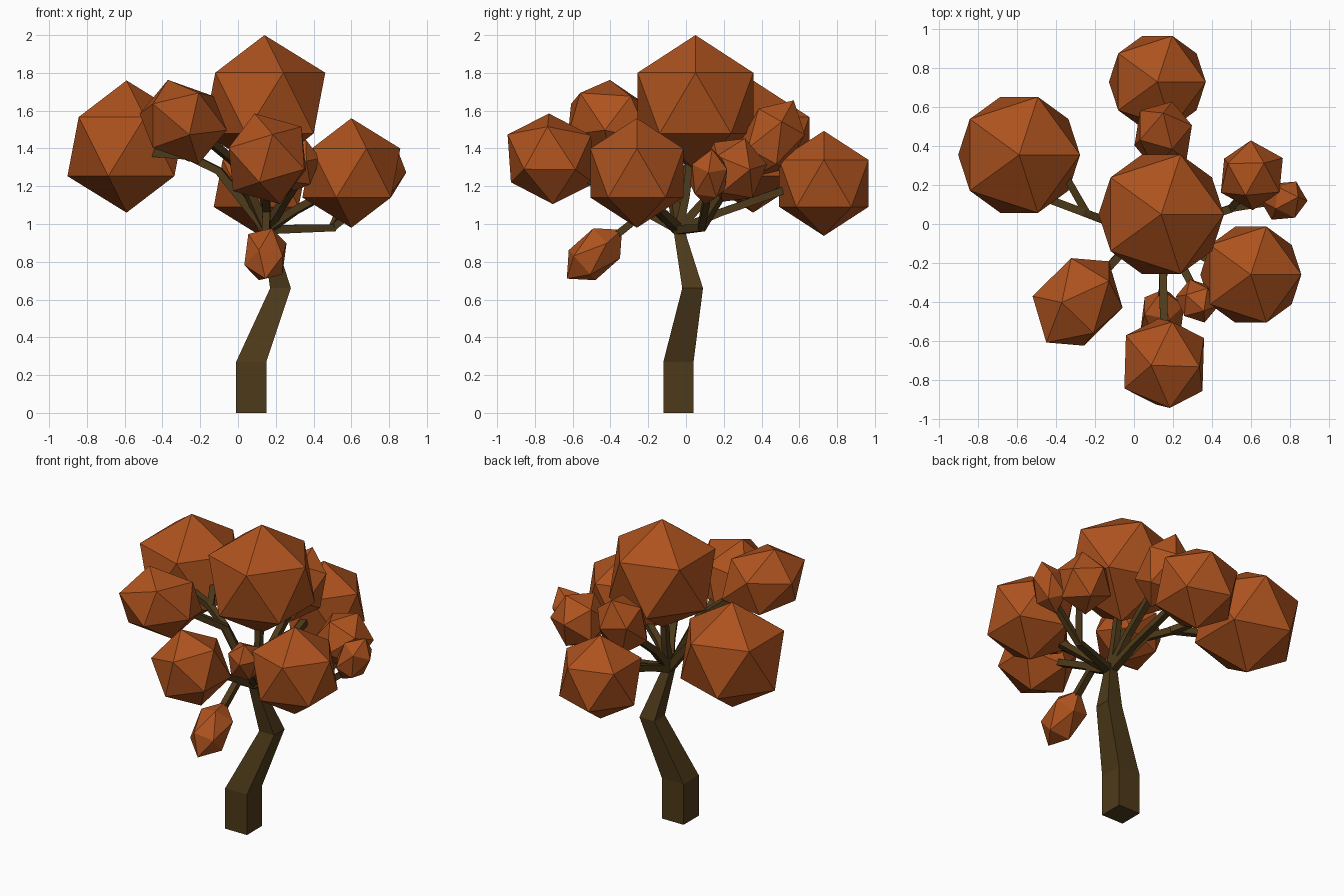
import bpy, bmesh, math
from mathutils import Vector, Matrix

if "Cube" in bpy.data.objects:
    bpy.data.objects.remove(bpy.data.objects["Cube"])


def material(name, rgb):
    m = bpy.data.materials.new(name)
    m.diffuse_color = (*rgb, 1)
    m.use_nodes = True
    m.node_tree.nodes["Principled BSDF"].inputs["Base Color"].default_value = m.diffuse_color
    return m


BARK = material("bark", (0.075, 0.042, 0.010))
LEAF = material("autumn_leaf", (0.42, 0.085, 0.013))


def finish(bm, name, mat):
    bmesh.ops.recalc_face_normals(bm, faces=bm.faces)
    me = bpy.data.meshes.new(name)
    bm.to_mesh(me)
    bm.free()
    me.materials.append(mat)
    ob = bpy.data.objects.new(name, me)
    bpy.context.collection.objects.link(ob)
    return ob


# four-sided limb through points (x, y, z, half width)
def limb(name, pts, flat=False):
    bm = bmesh.new()
    pos = [Vector(p[:3]) for p in pts]
    rings = []
    for i, p in enumerate(pos):
        d = (pos[min(i + 1, len(pos) - 1)] - pos[max(i - 1, 0)]).normalized()
        if flat:
            u, v = Vector((1, 0, 0)), Vector((0, 1, 0))
        else:
            ref = Vector((0, 0, 1)) if abs(d.z) < 0.95 else Vector((0, 1, 0))
            u = d.cross(ref).normalized()
            v = d.cross(u)
        r = pts[i][3]
        rings.append([bm.verts.new(p + u * a * r + v * b * r)
                      for a, b in ((-1, -1), (1, -1), (1, 1), (-1, 1))])
    for a, b in zip(rings, rings[1:]):
        for k in range(4):
            bm.faces.new((a[k], a[(k + 1) % 4], b[(k + 1) % 4], b[k]))
    bm.faces.new(rings[0][::-1])
    bm.faces.new(rings[-1])
    return finish(bm, name, BARK)


# icosahedral leaf clump: radius across, radius along the axis
def clump(name, centre, r, long=None, axis=(0, 0, 1)):
    bm = bmesh.new()
    bmesh.ops.create_icosphere(bm, subdivisions=1, radius=1)
    turn = Vector(axis).to_track_quat('Z', 'Y').to_matrix().to_4x4()
    m = (Matrix.Translation(centre) @ turn @ Matrix.Rotation(math.pi, 4, 'Z')
         @ Matrix.Diagonal((r, r, long or r, 1)))
    bmesh.ops.transform(bm, matrix=m, verts=bm.verts)
    return finish(bm, name, LEAF)


# trunk
limb("trunk", [(0.07, -0.04, 0, 0.08), (0.07, -0.04, 0.27, 0.08),
               (0.225, 0.035, 0.66, 0.055), (0.15, -0.04, 0.98, 0.028)], flat=True)

# branches, all starting at the trunk top
HUB = (0.15, -0.04, 0.97, 0.024)
BRANCHES = {
    "top": [(0.15, 0.0, 1.15), (0.14, 0.03, 1.4)],
    "left": [(-0.1, 0.0, 1.28), (-0.26, 0.06, 1.36), (-0.5, 0.15, 1.38)],
    "left_front": [(-0.02, -0.1, 1.33), (-0.2, -0.3, 1.48)],
    "back": [(0.15, 0.18, 1.06), (0.13, 0.55, 1.19)],
    "back_upper": [(0.15, 0.12, 1.15), (0.15, 0.4, 1.38)],
    "right": [(0.5, 0.08, 0.98), (0.6, 0.2, 1.18)],
    "right_front": [(0.3, -0.14, 1.07), (0.5, -0.24, 1.18)],
    "inner_front": [(0.23, -0.18, 1.1), (0.32, -0.36, 1.24)],
    "front": [(0.15, -0.3, 1.12), (0.155, -0.6, 1.28)],
    "low_front": [(0.15, -0.22, 1.06), (0.145, -0.42, 0.9)],
}
for n, pts in BRANCHES.items():
    limb("branch_" + n, [HUB] + [(*p, 0.02) for p in pts])
limb("branch_left_fork", [(-0.24, 0.05, 1.35, 0.02), (-0.36, 0.26, 1.4, 0.018)])
limb("branch_right_fork", [(0.5, 0.08, 0.98, 0.018), (0.75, 0.12, 1.18, 0.018)])

# leaf clumps
clump("leaves_top", (0.14, 0.05, 1.64), 0.36)
clump("leaves_left", (-0.59, 0.355, 1.41), 0.35)
clump("leaves_back", (0.12, 0.73, 1.215), 0.278)
clump("leaves_right_front", (0.6, -0.26, 1.27), 0.29)
clump("leaves_front", (0.155, -0.715, 1.345), 0.245, 0.265, (0.1, -0.8, 0.45))
clump("leaves_left_front", (-0.29, -0.4, 1.54), 0.225, 0.28, (-0.5, -0.65, 0.3))
clump("leaves_back_upper", (0.15, 0.455, 1.45), 0.165, 0.235, (0, 0.45, 0.8))
clump("leaves_right_back", (0.605, 0.25, 1.285), 0.18, 0.19, (0.3, 0.3, 0.8))
clump("leaves_right_tip", (0.77, 0.12, 1.25), 0.11, 0.165, (0.4, 0.1, 0.8))
clump("leaves_inner_front", (0.325, -0.395, 1.31), 0.11, 0.15, (0.2, -0.3, 0.8))
clump("leaves_low_front", (0.145, -0.485, 0.84), 0.125, 0.195, (0, -0.7, -0.62))
